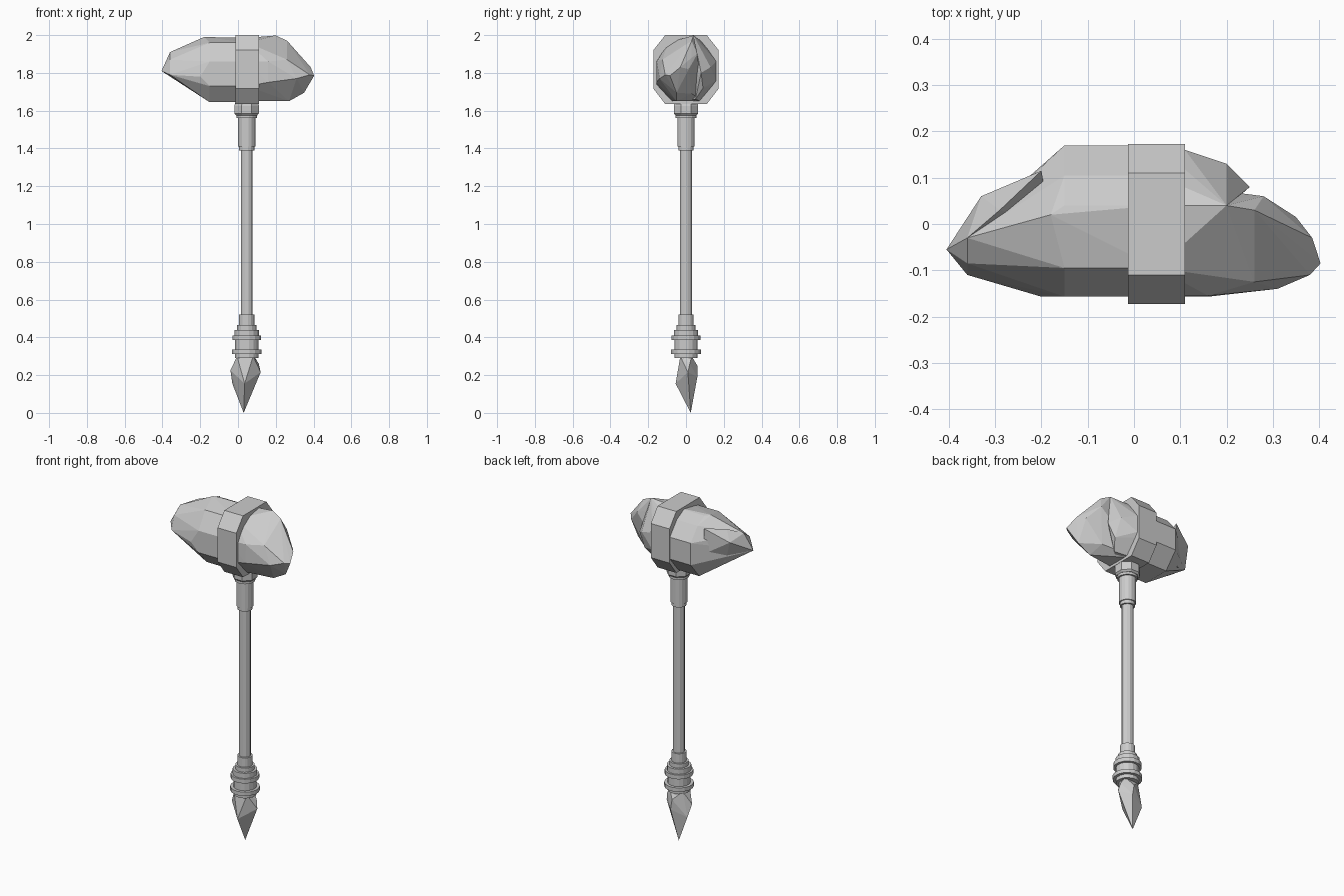
import bpy, bmesh, math

CX = 0.046  # handle axis


def finish(bm, name):
    bmesh.ops.recalc_face_normals(bm, faces=bm.faces)
    me = bpy.data.meshes.new(name)
    bm.to_mesh(me)
    bm.free()
    ob = bpy.data.objects.new(name, me)
    bpy.context.collection.objects.link(ob)
    return ob


def lathe(name, profile, sides, turn=0.0):
    """Closed turned solid from (radius, z) pairs around the handle axis."""
    bm = bmesh.new()
    rings = []
    for r, z in profile:
        rings.append([bm.verts.new((CX + r * math.cos(turn + 2 * math.pi * i / sides),
                                    r * math.sin(turn + 2 * math.pi * i / sides), z))
                      for i in range(sides)])
    for a, b in zip(rings, rings[1:]):
        for i in range(sides):
            j = (i + 1) % sides
            bm.faces.new((a[i], a[j], b[j], b[i]))
    bm.faces.new(rings[0])
    bm.faces.new(rings[-1])
    return finish(bm, name)


def hull(name, points):
    """Faceted chunk: convex hull of a few points."""
    bm = bmesh.new()
    for p in points:
        bm.verts.new(p)
    res = bmesh.ops.convex_hull(bm, input=bm.verts)
    junk = {v for v in res["geom_interior"] + res["geom_unused"]
            if isinstance(v, bmesh.types.BMVert) and not v.link_faces}
    bmesh.ops.delete(bm, geom=list(junk), context='VERTS')
    bmesh.ops.dissolve_limit(bm, angle_limit=0.02, verts=bm.verts, edges=bm.edges)
    return finish(bm, name)


def steps(levels):
    """Turn (z0, z1, radius) steps into a lathe profile."""
    return [p for z0, z1, r in levels for p in ((r, z0), (r, z1))]


# Shaft, upper socket and nut
lathe("shaft", [(0.032, 0.48), (0.032, 1.42)], 12, math.pi / 12)
lathe("upper_socket", steps([(1.39, 1.41, 0.041), (1.41, 1.56, 0.047), (1.56, 1.58, 0.056)]),
      16, math.pi / 16)
lathe("head_nut", [(0.06, 1.575), (0.07, 1.585), (0.07, 1.625), (0.064, 1.65)], 8, math.pi / 8)

# Stepped grip rings above the spike
lathe("pommel_rings", steps([(0.29, 0.312, 0.063), (0.312, 0.335, 0.08), (0.335, 0.385, 0.063),
                             (0.385, 0.41, 0.077), (0.41, 0.44, 0.066), (0.44, 0.465, 0.052),
                             (0.465, 0.52, 0.041)]), 16, math.pi / 16)

# Crystal spike
hull("pommel_spike", [
    (0.03, 0.025, 0.0), (-0.005, -0.03, 0.30), (0.08, -0.03, 0.30), (0.085, 0.03, 0.30),
    (0.0, 0.03, 0.30), (-0.04, 0.0, 0.225), (-0.03, 0.03, 0.155), (0.12, 0.01, 0.215),
    (0.11, 0.02, 0.26), (0.035, -0.055, 0.155), (0.06, 0.06, 0.19), (0.05, 0.06, 0.25),
    (0.02, -0.03, 0.25)])

# Octagonal band around the stone
octagon = [(0.11, 2.0), (0.173, 1.92), (0.173, 1.717), (0.11, 1.635)]
octagon += [(-y, z) for y, z in reversed(octagon)]
hull("stone_band", [(x, y, z) for x in (-0.013, 0.11) for y, z in octagon])

# Stone head, left half
section = [(-0.157, 1.73), (-0.157, 1.86), (-0.095, 1.96), (0.04, 1.985), (0.105, 1.95),
           (0.17, 1.87), (0.17, 1.74), (0.09, 1.645), (-0.08, 1.645)]
tip = [(-0.405, -0.055, 1.81), (-0.36, -0.03, 1.91)]
hull("stone_left", [(x, y, z) for x in (-0.15, 0.05) for y, z in section] + tip + [
    (-0.36, -0.085, 1.87), (-0.36, -0.11, 1.79), (-0.20, -0.157, 1.78), (-0.18, 0.02, 1.99)])
hull("stone_left_ridge", tip + [
    (-0.33, 0.06, 1.88), (-0.29, 0.03, 1.94), (-0.20, 0.115, 1.95), (-0.20, 0.115, 1.80),
    (-0.28, 0.03, 1.74), (-0.18, 0.0, 1.8)])

# Stone head, right half: front lump and back lump
hub = (0.20, 0.04, 1.998)
hull("stone_right_front", [hub,
    (0.05, -0.157, 1.73), (0.05, -0.157, 1.86), (0.05, -0.095, 1.96), (0.05, 0.04, 1.985),
    (0.05, 0.09, 1.65), (0.05, -0.08, 1.65), (0.16, -0.157, 1.75), (0.16, -0.155, 1.86),
    (0.26, -0.125, 1.87), (0.26, 0.03, 1.97), (0.28, 0.06, 1.90), (0.315, 0.03, 1.88),
    (0.35, 0.015, 1.82), (0.385, -0.03, 1.83), (0.403, -0.085, 1.785), (0.38, -0.11, 1.79),
    (0.31, -0.14, 1.77), (0.35, -0.05, 1.695), (0.27, -0.05, 1.65), (0.25, 0.03, 1.69)])
hull("stone_right_back", [(0.05, y, z) for y, z in section[2:]] + [hub,
    (0.11, 0.16, 1.86), (0.11, 0.16, 1.76), (0.20, 0.13, 1.83), (0.25, 0.08, 1.80),
    (0.21, 0.09, 1.72), (0.18, 0.05, 1.66)])
